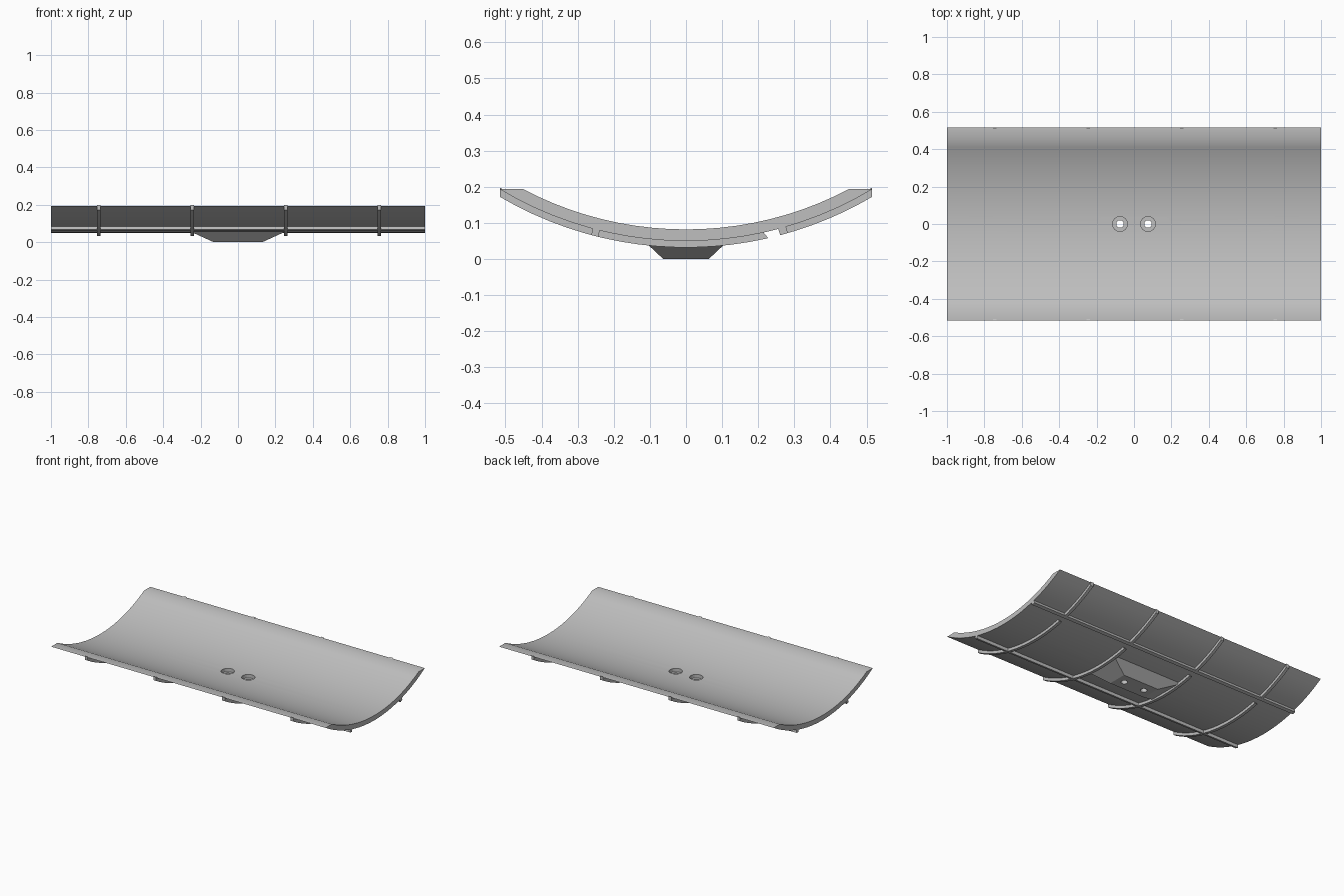
import bpy, bmesh, math

if "Cube" in bpy.data.objects:
    bpy.data.objects.remove(bpy.data.objects["Cube"])

CZ = 1.05                                  # height of the curvature axis
R_IN, R_OUT, R_RIB = 0.968, 1.0, 1.018     # inner face, outer face, rib crest
EDGE = 0.5157                              # half width of the panel

mat = bpy.data.materials.new("plain grey")
mat.diffuse_color = (0.52, 0.52, 0.52, 1)
mat.use_nodes = True
mat.node_tree.nodes["Principled BSDF"].inputs["Base Color"].default_value = mat.diffuse_color


def make(name, bm, smooth=True):
    bmesh.ops.recalc_face_normals(bm, faces=bm.faces)
    me = bpy.data.meshes.new(name)
    bm.to_mesh(me)
    bm.free()
    ob = bpy.data.objects.new(name, me)
    bpy.context.collection.objects.link(ob)
    me.materials.append(mat)
    if smooth:
        bpy.ops.object.select_all(action='DESELECT')
        bpy.context.view_layer.objects.active = ob
        ob.select_set(True)
        bpy.ops.object.shade_smooth_by_angle(angle=math.radians(30))
    return ob


def arc(r, y0, y1, n):
    """Points on a circle about the curvature axis between two y values."""
    a0, a1 = math.asin(y0 / r), math.asin(y1 / r)
    angles = [a0 + (a1 - a0) * i / n for i in range(n + 1)]
    return [(r * math.sin(a), CZ - r * math.cos(a)) for a in angles]


def extrude_arc(name, x0, x1, top, bottom, n):
    """Solid between an upper arc and a lower arc, each (radius, y0, y1)."""
    up, low = arc(*top, n), arc(*bottom, n)
    bm = bmesh.new()
    rows = [[bm.verts.new((x, y, z)) for y, z in pts]
            for x in (x0, x1) for pts in (up, low)]
    a, b, c, d = rows
    for i in range(n):
        for p, q in ((a, c), (b, d), (a, b), (c, d)):
            bm.faces.new((p[i], p[i + 1], q[i + 1], q[i]))
    for i in (0, n):
        bm.faces.new((a[i], b[i], d[i], c[i]))
    return make(name, bm)


def cylinder(name, x, r, z0, z1):
    bm = bmesh.new()
    bmesh.ops.create_cone(bm, cap_ends=True, segments=24, radius1=r, radius2=r, depth=z1 - z0)
    bmesh.ops.translate(bm, verts=bm.verts, vec=(x, 0, (z0 + z1) / 2))
    ob = make(name, bm, False)
    ob.hide_render = True
    ob.hide_viewport = True
    return ob


def cut(ob, cutter):
    m = ob.modifiers.new("hole", 'BOOLEAN')
    m.operation = 'DIFFERENCE'
    m.solver = 'EXACT'
    m.object = cutter


# Curved panel with flat rims
panel = extrude_arc("panel", -1, 1, (R_IN, -0.452, 0.452), (R_OUT, -EDGE, EDGE), 20)

# Cross ribs, interrupted beside the back long rib
for i, x in enumerate((-0.745, -0.245, 0.255, 0.755)):
    extrude_arc(f"cross_rib_{i}", x - 0.01, x + 0.01,
                (R_OUT - 0.004, -EDGE, 0.212), (R_RIB, -EDGE, 0.228), 15)
    extrude_arc(f"cross_rib_end_{i}", x - 0.01, x + 0.01,
                (R_OUT - 0.004, 0.256, EDGE), (R_RIB, 0.262, EDGE), 6)

# Long ribs
extrude_arc("long_rib_front", -1, 1, (R_OUT - 0.004, -0.258, -0.238), (R_RIB, -0.262, -0.243), 1)
extrude_arc("long_rib_back", -1, 1, (R_OUT - 0.004, 0.254, 0.276), (R_RIB, 0.261, 0.282), 1)

# Tapered mounting block under the middle
bm = bmesh.new()
bmesh.ops.create_cube(bm, size=2)
for v in bm.verts:
    hi = v.co.z > 0
    v.co = (v.co.x * (0.262 if hi else 0.13), v.co.y * (0.127 if hi else 0.063), 0.06 if hi else 0)
block = make("mounting_block", bm, False)

# Counterbored bolt holes
for i, x in enumerate((-0.075, 0.075)):
    cut(panel, cylinder(f"bore_cutter_{i}", x, 0.04, 0.02, 0.2))
    cut(block, cylinder(f"bolt_cutter_{i}", x, 0.02, -0.1, 0.2))
